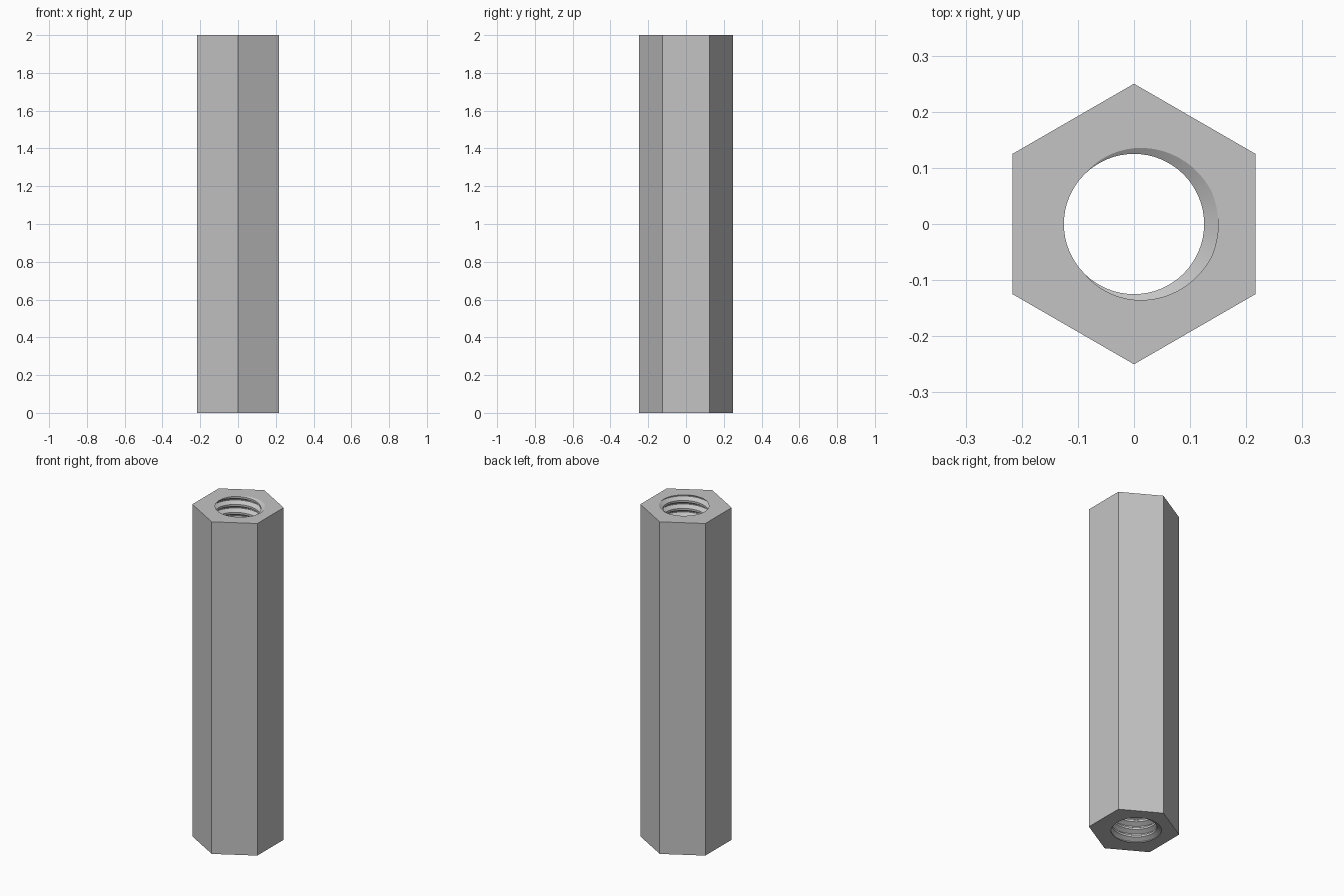
import bpy, bmesh, math

if "Cube" in bpy.data.objects:
    bpy.data.objects.remove(bpy.data.objects["Cube"], do_unlink=True)

HEIGHT, HEX_RADIUS = 2.0, 0.25
BORE, ROOT, PITCH = 0.125, 0.15, 0.048
SEGMENTS = 64

# Plain grey metal
steel = bpy.data.materials.new("grey_steel")
steel.use_nodes = True
colour = (0.55, 0.55, 0.55, 1)
steel.diffuse_color = colour
steel.node_tree.nodes["Principled BSDF"].inputs["Base Color"].default_value = colour

bm = bmesh.new()

# Thread profile over one pitch: (fraction of pitch from root centre, radius)
profile = [(-3 / 8, BORE), (-1 / 16, ROOT), (1 / 16, ROOT), (3 / 8, BORE)]
per_turn = len(profile)
turns = int(HEIGHT / PITCH) + 5

# Helical bore surface, overshooting both ends; right-handed, root at +x on top
columns = []
for j in range(SEGMENTS):
    a = math.tau * j / SEGMENTS
    column = []
    for t in range(turns):
        for offset, r in profile:
            z = HEIGHT + PITCH * (t - turns + 3 + offset + j / SEGMENTS)
            column.append(bm.verts.new((r * math.cos(a), r * math.sin(a), z)))
    columns.append(column)

for j in range(SEGMENTS):
    here, there = columns[j], columns[(j + 1) % SEGMENTS]
    shift = per_turn if j == SEGMENTS - 1 else 0
    for m in range(len(here) - 1 - shift):
        bm.faces.new((here[m + 1], there[m + 1 + shift], there[m + shift], here[m]))

# Trim the thread flush with both ends
for z, direction in ((0, -1), (HEIGHT, 1)):
    bmesh.ops.bisect_plane(bm, geom=bm.verts[:] + bm.edges[:] + bm.faces[:], dist=1e-6,
                           plane_co=(0, 0, z), plane_no=(0, 0, direction), clear_outer=True)
bmesh.ops.remove_doubles(bm, verts=bm.verts[:], dist=1e-5)

# Six outer flats, corners pointing to front and back
rings = []
for z in (0, HEIGHT):
    rings.append([bm.verts.new((HEX_RADIUS * math.cos(math.radians(30 + 60 * i)),
                                HEX_RADIUS * math.sin(math.radians(30 + 60 * i)), z))
                  for i in range(6)])
for i in range(6):
    k = (i + 1) % 6
    bm.faces.new((rings[0][i], rings[0][k], rings[1][k], rings[1][i]))

# End faces between the hexagon and the bore
for z in (0, HEIGHT):
    rim = [e for e in bm.edges if e.is_boundary and all(abs(v.co.z - z) < 1e-4 for v in e.verts)]
    bmesh.ops.triangle_fill(bm, edges=rim, use_beauty=True, normal=(0, 0, 1 if z else -1))
bmesh.ops.recalc_face_normals(bm, faces=bm.faces[:])

mesh = bpy.data.meshes.new("threaded_hex_standoff")
bm.to_mesh(mesh)
bm.free()
mesh.materials.append(steel)
standoff = bpy.data.objects.new("threaded_hex_standoff", mesh)
bpy.context.collection.objects.link(standoff)

# Smooth around the thread, crisp at the hexagon and thread edges
bpy.ops.object.select_all(action="DESELECT")
standoff.select_set(True)
bpy.context.view_layer.objects.active = standoff
bpy.ops.object.shade_smooth_by_angle(angle=math.radians(30))
